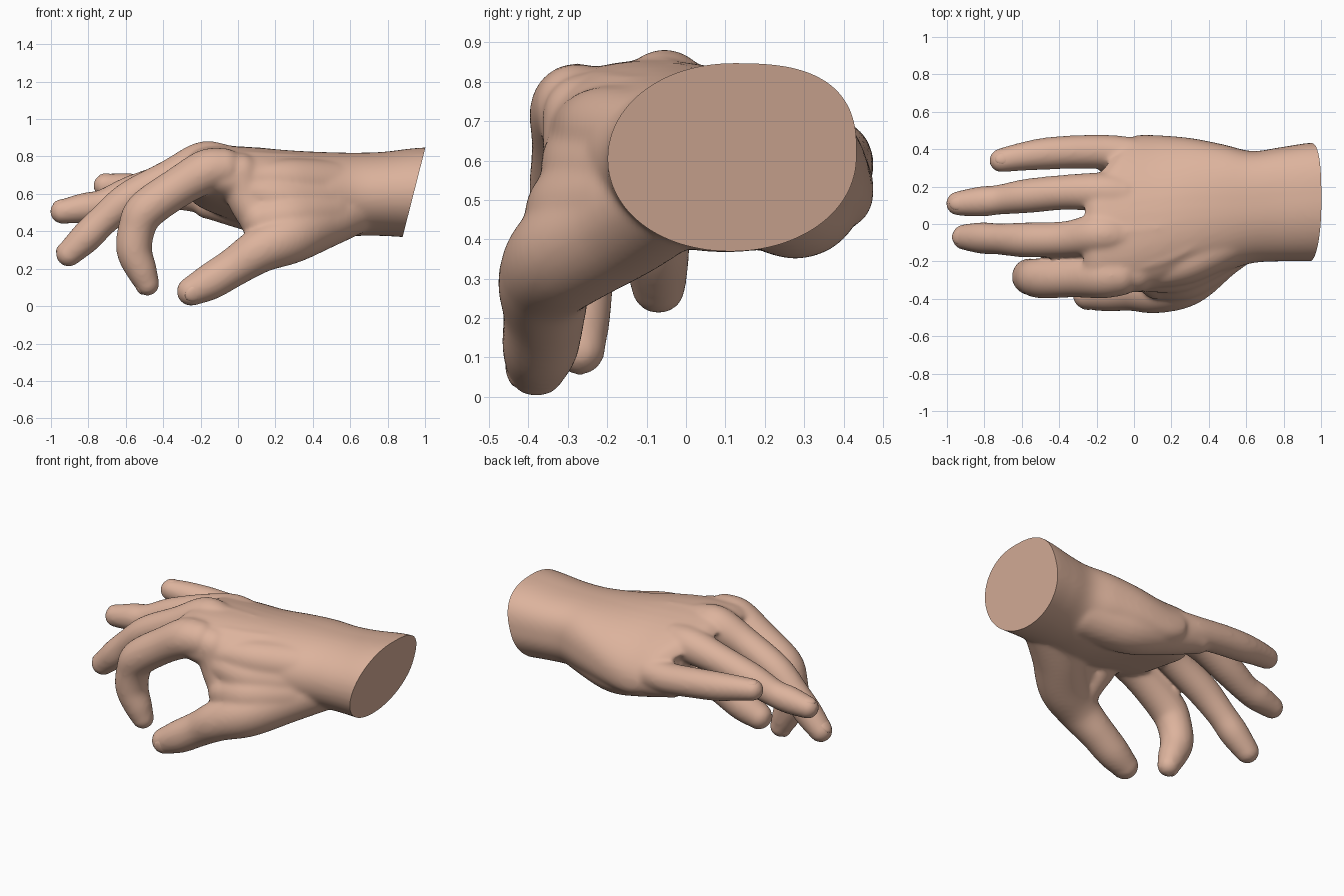
import bpy, bmesh, math
from mathutils import Vector, Matrix

if "Cube" in bpy.data.objects:
    bpy.data.objects.remove(bpy.data.objects["Cube"])

skin = bpy.data.materials.new("skin")
skin.diffuse_color = (0.72, 0.45, 0.335, 1)
skin.use_nodes = True
skin.node_tree.nodes["Principled BSDF"].inputs["Base Color"].default_value = skin.diffuse_color

bm = bmesh.new()


def loft(rings):
    """Closed skin through a list of point rings."""
    vs = [[bm.verts.new(p) for p in r] for r in rings]
    n = len(rings[0])
    for a, b in zip(vs, vs[1:]):
        for i in range(n):
            bm.faces.new((a[i], a[(i + 1) % n], b[(i + 1) % n], b[i]))
    bm.faces.new(vs[0][::-1])
    bm.faces.new(vs[-1])


def spline(pts, steps=8):
    """Catmull-Rom through rows of numbers."""
    p = [pts[0]] + list(pts) + [pts[-1]]
    out = []
    for i in range(1, len(p) - 2):
        for s in range(steps):
            t = s / steps
            out.append([0.5 * (2 * b + (c - a) * t + (2 * a - 5 * b + 4 * c - d) * t * t
                               + (3 * b - a - 3 * c + d) * t ** 3)
                        for a, b, c, d in zip(*p[i - 1:i + 3])])
    return out + [list(pts[-1])]


def tube(pts, n=24, grow=0.0):
    """Round limb through (x, y, z, radius) with ball ends."""
    path = spline(pts)
    rings = []
    for i, q in enumerate(path):
        a, b = path[max(i - 1, 0)], path[min(i + 1, len(path) - 1)]
        t = (Vector(b[:3]) - Vector(a[:3])).normalized()
        side = Vector((0, 1, 0))
        side = (side - t * side.dot(t)).normalized()
        up = t.cross(side)
        rings.append([Vector(q[:3]) + (q[3] + grow) * (side * math.cos(u) + up * math.sin(u))
                      for u in (2 * math.pi * k / n for k in range(n))])
    loft(rings)
    for q in (pts[0], pts[-1]):
        bmesh.ops.create_uvsphere(bm, u_segments=24, v_segments=16, radius=q[3] + grow,
                                  matrix=Matrix.Translation(q[:3]))


# Palm and wrist: x, y min, y max, z min, z max, arch, skew of the knuckle line
palm = [(-0.27, -0.35, 0.44, 0.60, 0.79, 1, 0.7),
        (-0.20, -0.37, 0.46, 0.55, 0.84, 1, 0.6),
        (-0.05, -0.37, 0.475, 0.50, 0.85, 1, 0.2),
        (0.12, -0.34, 0.475, 0.45, 0.845, 0.9, 0),
        (0.30, -0.30, 0.46, 0.40, 0.835, 0.5, 0),
        (0.48, -0.255, 0.425, 0.37, 0.825, 0.15, 0),
        (0.63, -0.21, 0.39, 0.375, 0.82, 0, 0),
        (0.78, -0.20, 0.41, 0.375, 0.825, 0, 0),
        (0.95, -0.20, 0.435, 0.365, 0.845, 0, 0),
        (1.10, -0.20, 0.435, 0.365, 0.85, 0, 0)]
rings = []
for x, y0, y1, z0, z1, arch, skew in spline(palm, 5):
    ring = []
    for k in range(48):
        u = 2 * math.pi * k / 48
        c, s = math.cos(u), math.sin(u)
        # the wrist is squarer at the upper outer corner
        corner = 0.72 if c > 0 and s > 0 else 0.98
        e = 0.86 * arch + corner * (1 - arch)
        y = (y0 + y1) / 2 + (y1 - y0) / 2 * math.copysign(abs(c) ** e, c)
        z = (z0 + z1) / 2 + (z1 - z0) / 2 * math.copysign(abs(s) ** e, s)
        z -= arch * (0.15 * y + 0.3 * y * y)
        ring.append((x + skew * max(0, y - 0.15), y, z))
    rings.append(ring)
loft(rings)

# Fingers, from knuckle to tip
index = [(-0.08, -0.275, 0.735, 0.105), (-0.17, -0.28, 0.72, 0.112), (-0.32, -0.285, 0.635, 0.102),
         (-0.49, -0.29, 0.515, 0.102), (-0.54, -0.285, 0.42, 0.094), (-0.555, -0.28, 0.30, 0.09),
         (-0.515, -0.275, 0.19, 0.077), (-0.485, -0.27, 0.12, 0.06)]
middle = [(-0.08, -0.06, 0.76, 0.10), (-0.19, -0.055, 0.765, 0.108), (-0.36, -0.08, 0.69, 0.09),
          (-0.58, -0.085, 0.575, 0.088), (-0.72, -0.08, 0.46, 0.078), (-0.81, -0.075, 0.37, 0.079),
          (-0.905, -0.07, 0.28, 0.064)]
ring_finger = [(-0.06, 0.16, 0.72, 0.095), (-0.17, 0.17, 0.715, 0.10), (-0.36, 0.17, 0.675, 0.088),
               (-0.57, 0.15, 0.605, 0.086), (-0.72, 0.13, 0.545, 0.074), (-0.82, 0.12, 0.525, 0.075),
               (-0.94, 0.11, 0.505, 0.06)]
little = [(-0.02, 0.37, 0.58, 0.09), (-0.15, 0.385, 0.585, 0.086), (-0.33, 0.385, 0.605, 0.083),
          (-0.48, 0.375, 0.62, 0.08), (-0.60, 0.36, 0.635, 0.07), (-0.71, 0.34, 0.645, 0.059)]
# Thumb, from wrist to tip
thumb = [(0.62, -0.03, 0.53, 0.14), (0.45, -0.15, 0.45, 0.14), (0.28, -0.295, 0.37, 0.138),
         (0.12, -0.355, 0.30, 0.117), (-0.02, -0.36, 0.21, 0.099), (-0.15, -0.37, 0.13, 0.092),
         (-0.25, -0.38, 0.079, 0.073)]
for limb in (index, middle, ring_finger, little, thumb):
    tube(limb, grow=0.006)

# Web and muscle between thumb and index, and the heel of the hand
tube([(0.01, -0.255, 0.71, 0.11), (0.05, -0.255, 0.58, 0.11), (0.12, -0.275, 0.46, 0.11),
      (0.17, -0.32, 0.34, 0.11)])
tube([(0.08, -0.255, 0.61, 0.11), (0.26, -0.23, 0.57, 0.13), (0.48, -0.11, 0.57, 0.14)])
tube([(0.13, -0.29, 0.46, 0.115), (0.28, -0.26, 0.47, 0.14), (0.48, -0.13, 0.50, 0.14)])
tube([(0.1, -0.255, 0.68, 0.09), (0.28, -0.2, 0.67, 0.12), (0.5, -0.09, 0.65, 0.13)])
tube([(-0.16, 0.37, 0.55, 0.085), (-0.06, 0.35, 0.545, 0.11), (0.1, 0.32, 0.53, 0.14),
      (0.3, 0.28, 0.505, 0.155), (0.55, 0.21, 0.54, 0.16)])

# Tendon ridges on the back of the hand
for y, z, y_end in ((-0.265, 0.79, -0.03), (-0.05, 0.825, 0.05)):
    tube([(-0.15, y, z, 0.04), (0.15, y * 0.7 + y_end * 0.3, z * 0.6 + 0.321, 0.03),
          (0.5, y_end, 0.775, 0.025)], 12)

bmesh.ops.recalc_face_normals(bm, faces=bm.faces[:])
mesh = bpy.data.meshes.new("hand_parts")
bm.to_mesh(mesh)
bm.free()

# Fuse the parts into one smooth skin
hand = bpy.data.objects.new("hand", mesh)
bpy.context.collection.objects.link(hand)
fuse = hand.modifiers.new("fuse", 'REMESH')
fuse.mode = 'VOXEL'
fuse.voxel_size = 0.011
soften = hand.modifiers.new("soften", 'SMOOTH')
soften.factor = 0.5
soften.iterations = 18
dg = bpy.context.evaluated_depsgraph_get()
fused = bpy.data.meshes.new_from_object(hand.evaluated_get(dg))
hand.modifiers.clear()

# Cut the wrist with a slanted flat end
bm = bmesh.new()
bm.from_mesh(fused)
bmesh.ops.bisect_plane(bm, geom=bm.verts[:] + bm.edges[:] + bm.faces[:],
                       plane_co=(0.94, 0, 0.605), plane_no=(1, 0, -0.255), clear_outer=True)
bmesh.ops.holes_fill(bm, edges=[e for e in bm.edges if e.is_boundary], sides=0)
bmesh.ops.recalc_face_normals(bm, faces=bm.faces[:])
bm.to_mesh(fused)
bm.free()
hand.data = fused
fused.materials.clear()
fused.materials.append(skin)


def nail(name, limb, normal, size):
    """Thin curved fingernail lying on the last joint."""
    tip, prev = Vector(limb[-1][:3]), Vector(limb[-2][:3])
    along = (tip - prev).normalized()
    n = Vector(normal)
    n = (n - along * n.dot(along)).normalized()
    rot = Matrix((along, n.cross(along), n)).transposed().to_4x4()
    at = tip - along * size * 0.2 + n * (limb[-1][3] - 0.014)
    b = bmesh.new()
    bmesh.ops.create_uvsphere(b, u_segments=20, v_segments=12, radius=1,
                              matrix=Matrix.Translation(at) @ rot @
                              Matrix.Diagonal((size, size * 0.75, 0.02, 1)))
    me = bpy.data.meshes.new(name)
    b.to_mesh(me)
    b.free()
    me.materials.append(skin)
    ob = bpy.data.objects.new(name, me)
    bpy.context.collection.objects.link(ob)


nail("index_nail", index, (-1, 0, 0), 0.055)
nail("middle_nail", middle, (-0.6, 0, 0.8), 0.055)
nail("ring_nail", ring_finger, (0, 0, 1), 0.052)
nail("little_nail", little, (0, 0.2, 1), 0.048)
nail("thumb_nail", thumb, (-0.2, -0.9, -0.4), 0.06)

for ob in bpy.context.collection.objects:
    ob.select_set(True)
bpy.context.view_layer.objects.active = hand
bpy.ops.object.shade_smooth_by_angle(angle=math.radians(45))
